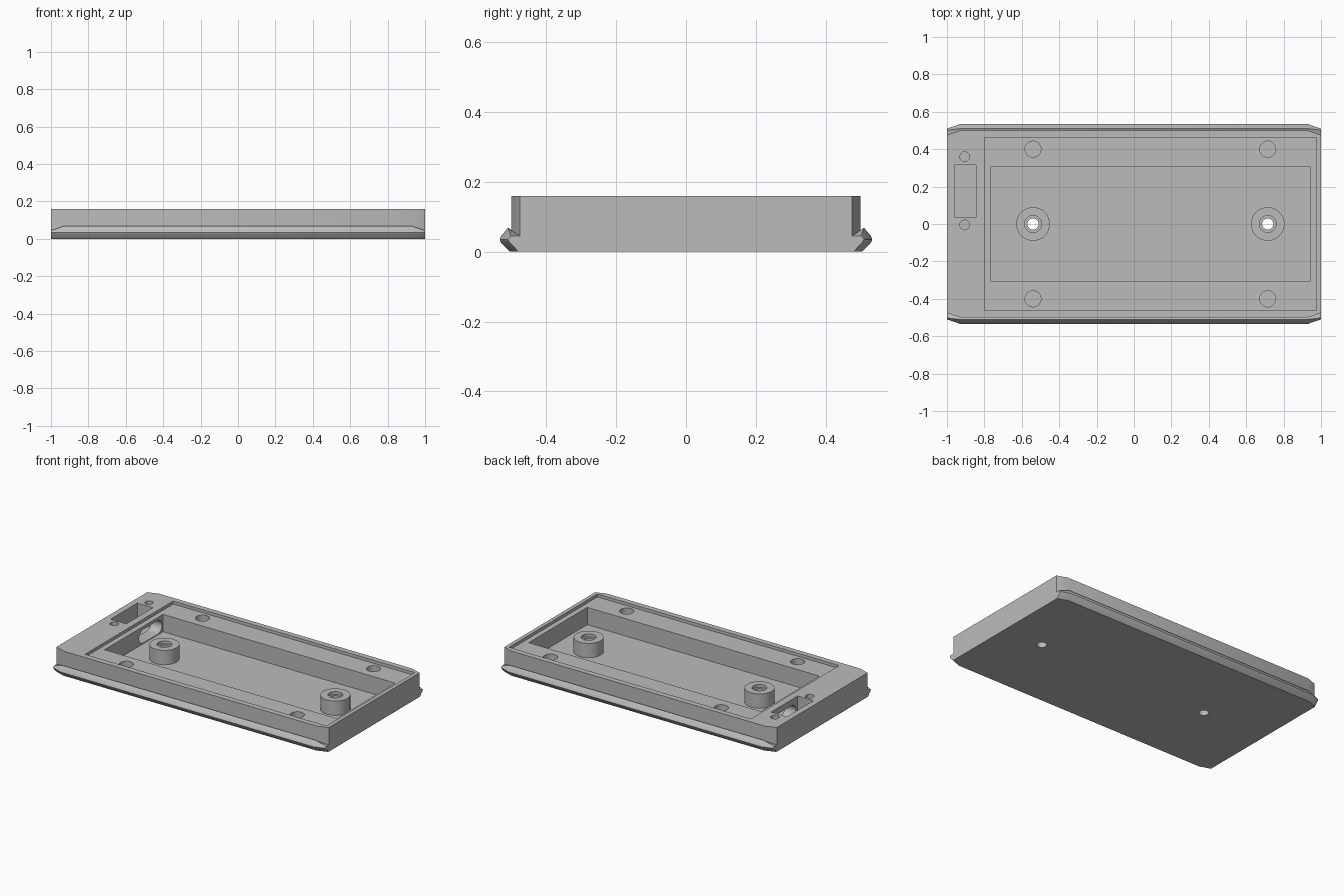
import bpy, bmesh, math

if "Cube" in bpy.data.objects:
    bpy.data.objects.remove(bpy.data.objects["Cube"], do_unlink=True)

GREY = (0.5, 0.5, 0.5, 1)
mat = bpy.data.materials.new("plain grey")
mat.use_nodes = True
mat.diffuse_color = GREY
mat.node_tree.nodes["Principled BSDF"].inputs["Base Color"].default_value = GREY


def loft(name, rings, close_ends=True, wrap=False):
    """Skin a list of equal-length closed rings."""
    bm = bmesh.new()
    vr = [[bm.verts.new(p) for p in r] for r in rings]
    n = len(rings[0])
    for a, b in zip(vr, vr[1:] + (vr[:1] if wrap else [])):
        for i in range(n):
            bm.faces.new((a[i], a[(i + 1) % n], b[(i + 1) % n], b[i]))
    if close_ends and not wrap:
        bm.faces.new(vr[0])
        bm.faces.new(vr[-1])
    bmesh.ops.recalc_face_normals(bm, faces=bm.faces)
    me = bpy.data.meshes.new(name)
    bm.to_mesh(me)
    bm.free()
    me.materials.append(mat)
    ob = bpy.data.objects.new(name, me)
    bpy.context.collection.objects.link(ob)
    return ob


def prism(name, outline, z0, z1):
    return loft(name, [[(x, y, z) for x, y in outline] for z in (z0, z1)])


def box(x0, x1, y0, y1, z0, z1):
    return prism("cutter", [(x0, y0), (x1, y0), (x1, y1), (x0, y1)], z0, z1)


def circle(cx, cy, r, n=32):
    return [(cx + r * math.cos(2 * math.pi * i / n),
             cy + r * math.sin(2 * math.pi * i / n)) for i in range(n)]


def drill(x, y, r, z0, z1):
    return prism("cutter", circle(x, y, r), z0, z1)


def combine(target, tool, op):
    """Apply a boolean and discard the tool."""
    mod = target.modifiers.new("bool", "BOOLEAN")
    mod.operation, mod.solver, mod.object = op, "EXACT", tool
    bpy.context.view_layer.update()
    dg = bpy.context.evaluated_depsgraph_get()
    me = bpy.data.meshes.new_from_object(target.evaluated_get(dg))
    target.modifiers.clear()
    target.data = me
    bpy.data.objects.remove(tool, do_unlink=True)


def smooth(ob):
    bpy.ops.object.select_all(action="DESELECT")
    ob.select_set(True)
    bpy.context.view_layer.objects.active = ob
    bpy.ops.object.shade_smooth_by_angle(angle=math.radians(35))


TOP, LEDGE, FLOOR, BOSS_TOP = 0.16, 0.14, 0.025, 0.12
BOSS_X = (-0.54, 0.715)

# Tray body with slightly clipped corners
corner = [(1, 0.475), (0.93, 0.5)]
outline = corner + [(-x, y) for x, y in reversed(corner)]
outline += [(-x, -y) for x, y in outline]
tray = prism("tray_body", outline, 0, TOP)

# Side rails, tapering in at both ends
mid = [(0.44, 0), (0.505, 0), (0.53, 0.026), (0.534, 0.035), (0.53, 0.045),
       (0.51, 0.069), (0.499, 0.06), (0.44, 0.06)]
end = [(0.44, 0), (0.48, 0), (0.506, 0.028), (0.51, 0.035), (0.507, 0.04),
       (0.502, 0.045), (0.475, 0.045), (0.44, 0.045)]
for side in (-1, 1):
    rail = loft("side_rail", [[(x, side * y, z) for y, z in sec] for x, sec in
                              ((-1, end), (-0.93, mid), (0.93, mid), (1, end))])
    combine(tray, rail, "UNION")

# Lid recess, deep pocket and connector slot
cutters = [box(-0.8, 0.975, -0.463, 0.463, LEDGE, 0.3),
           box(-0.765, 0.94, -0.307, 0.307, FLOOR, 0.3),
           box(-0.96, -0.845, 0.035, 0.315, FLOOR, 0.3)]

# Oval passage from the slot to the pocket
half = [(0.175 + s * 0.075 + 0.045 * math.sin(a), 0.075 + 0.045 * math.cos(a))
        for s, start in ((1, 0), (-1, math.pi))
        for a in [start + math.pi * i / 12 for i in range(13)]]
cutters.append(loft("cutter", [[(x, y, z) for y, z in half] for x in (-0.9, -0.7)]))

# Screw holes beside the slot, ledge holes, and holes through the floor
cutters += [drill(-0.905, y, 0.026, 0.04, 0.3) for y in (-0.005, 0.36)]
cutters += [drill(x, y, 0.043, 0.06, 0.3) for x in BOSS_X for y in (-0.4, 0.4)]
cutters += [drill(x, 0, 0.03, -0.1, 0.1) for x in BOSS_X]
for c in cutters:
    combine(tray, c, "DIFFERENCE")
smooth(tray)

# Hollow screw bosses with a counterbore
steps = [(0.09, FLOOR), (0.09, BOSS_TOP), (0.045, BOSS_TOP),
         (0.045, 0.1), (0.03, 0.1), (0.03, FLOOR)]
for name, x in zip(("right_screw_boss", "left_screw_boss"), BOSS_X):
    boss = loft(name, [[(px, py, z) for px, py in circle(x, 0, r)] for r, z in steps],
                close_ends=False)
    smooth(boss)
